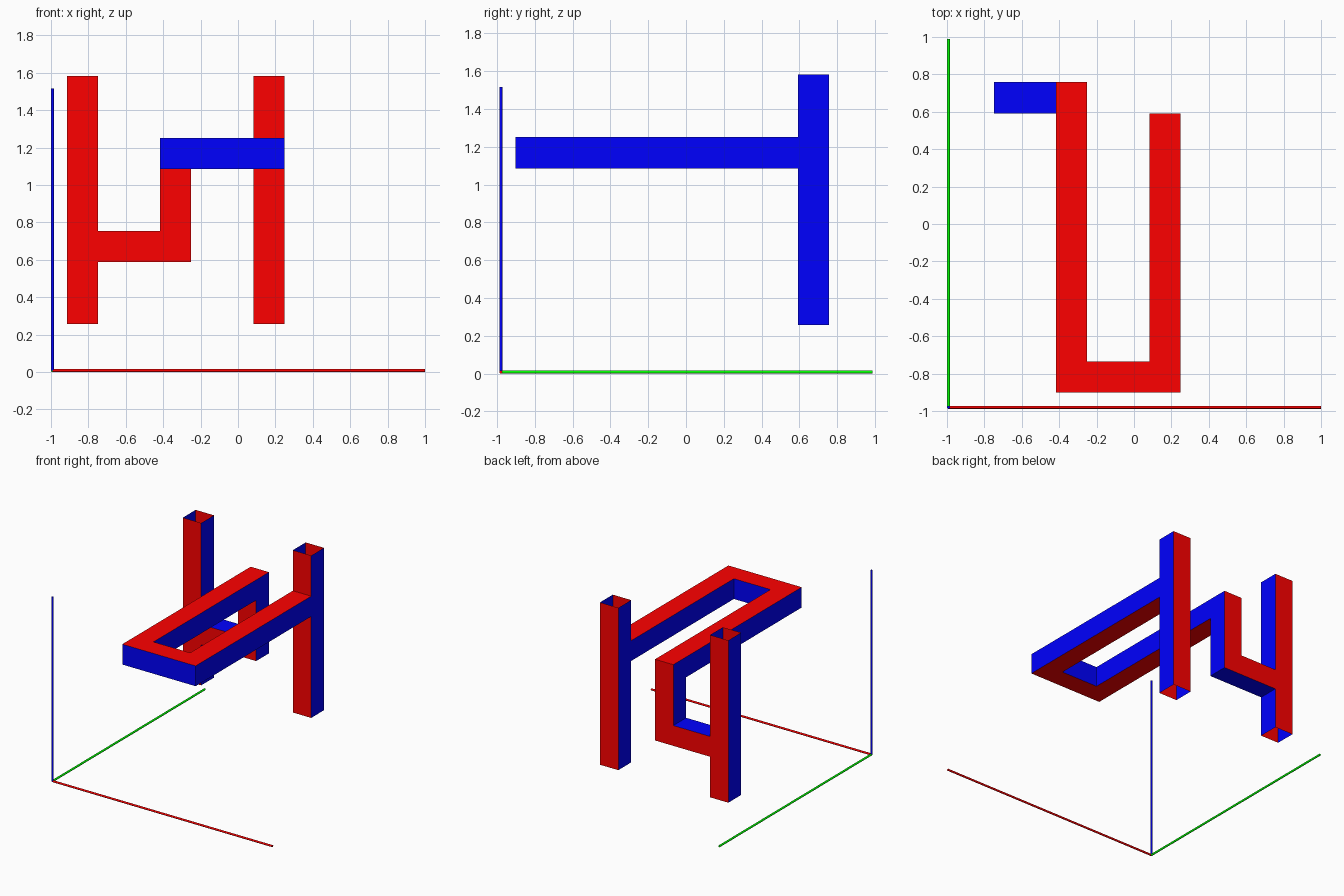
import bpy, bmesh
from mathutils import Vector

if "Cube" in bpy.data.objects:
    bpy.data.objects.remove(bpy.data.objects["Cube"])


def material(name, rgb):
    m = bpy.data.materials.new(name)
    m.diffuse_color = (*rgb, 1)
    m.use_nodes = True
    m.node_tree.nodes["Principled BSDF"].inputs["Base Color"].default_value = m.diffuse_color
    return m


RED = material("red", (1, 0, 0))
GREEN = material("green", (0, 1, 0))
BLUE = material("blue", (0, 0, 1))

UNIT = 0.166
CORNER = Vector((-0.914, -0.902, 0.256))


def finish(bm, name, mats):
    mesh = bpy.data.meshes.new(name)
    bm.to_mesh(mesh)
    bm.free()
    for m in mats:
        mesh.materials.append(m)
    obj = bpy.data.objects.new(name, mesh)
    bpy.context.collection.objects.link(obj)
    return obj


# Square tube network: straight runs of unit cells (first cell, last cell)
runs = [
    ((0, 9, 0), (0, 9, 7)),   # left post
    ((6, 9, 0), (6, 9, 7)),   # right post
    ((0, 9, 2), (3, 9, 2)),   # low cross bar
    ((3, 9, 2), (3, 9, 5)),   # short riser
    ((3, 0, 5), (3, 9, 5)),   # left long beam
    ((3, 0, 5), (6, 0, 5)),   # front cross bar
    ((6, 0, 5), (6, 9, 5)),   # right long beam
]
cells = set()
for a, b in runs:
    cells |= {(x, y, z) for x in range(a[0], b[0] + 1)
              for y in range(a[1], b[1] + 1) for z in range(a[2], b[2] + 1)}


def face_colour(cell, axis):
    if axis == 0:
        return 1
    if axis == 1:
        return 0 if cell[1] == 9 else 1
    return 0 if cell[2] == 5 else 1


# Skin the cells, leaving joints and the post ends open
bm = bmesh.new()
for cell in sorted(cells):
    for axis in range(3):
        for side in (0, 1):
            n = list(cell)
            n[axis] += 2 * side - 1
            open_end = axis == 2 and cell[0] in (0, 6) and n[2] in (-1, 8)
            if tuple(n) in cells or open_end:
                continue
            u, v = (axis + 1) % 3, (axis + 2) % 3
            quad = []
            for du, dv in ((0, 0), (1, 0), (1, 1), (0, 1)):
                p = Vector(cell)
                p[axis] += side
                p[u] += du
                p[v] += dv
                quad.append(bm.verts.new(CORNER + p * UNIT))
            f = bm.faces.new(quad if side else quad[::-1])
            f.material_index = face_colour(cell, axis)
bmesh.ops.remove_doubles(bm, verts=bm.verts, dist=0.001)
finish(bm, "square_tube_path", [RED, BLUE])

# Three thin axis rods meeting at the front left corner
R = 0.008
ORIGIN = Vector((-0.992, -0.98, R))
for name, axis, length, mat in (("x_axis_rod", 0, 1.992, RED),
                                ("y_axis_rod", 1, 1.968, GREEN),
                                ("z_axis_rod", 2, 1.508, BLUE)):
    d = Vector((0, 0, 0))
    d[axis] = 1
    bpy.ops.mesh.primitive_cylinder_add(vertices=16, radius=R, depth=length,
                                        location=ORIGIN + d * length / 2)
    rod = bpy.context.object
    rod.name = name
    rod.rotation_euler = d.to_track_quat('Z', 'Y').to_euler()
    rod.data.materials.append(mat)
    bpy.ops.object.shade_smooth_by_angle()
